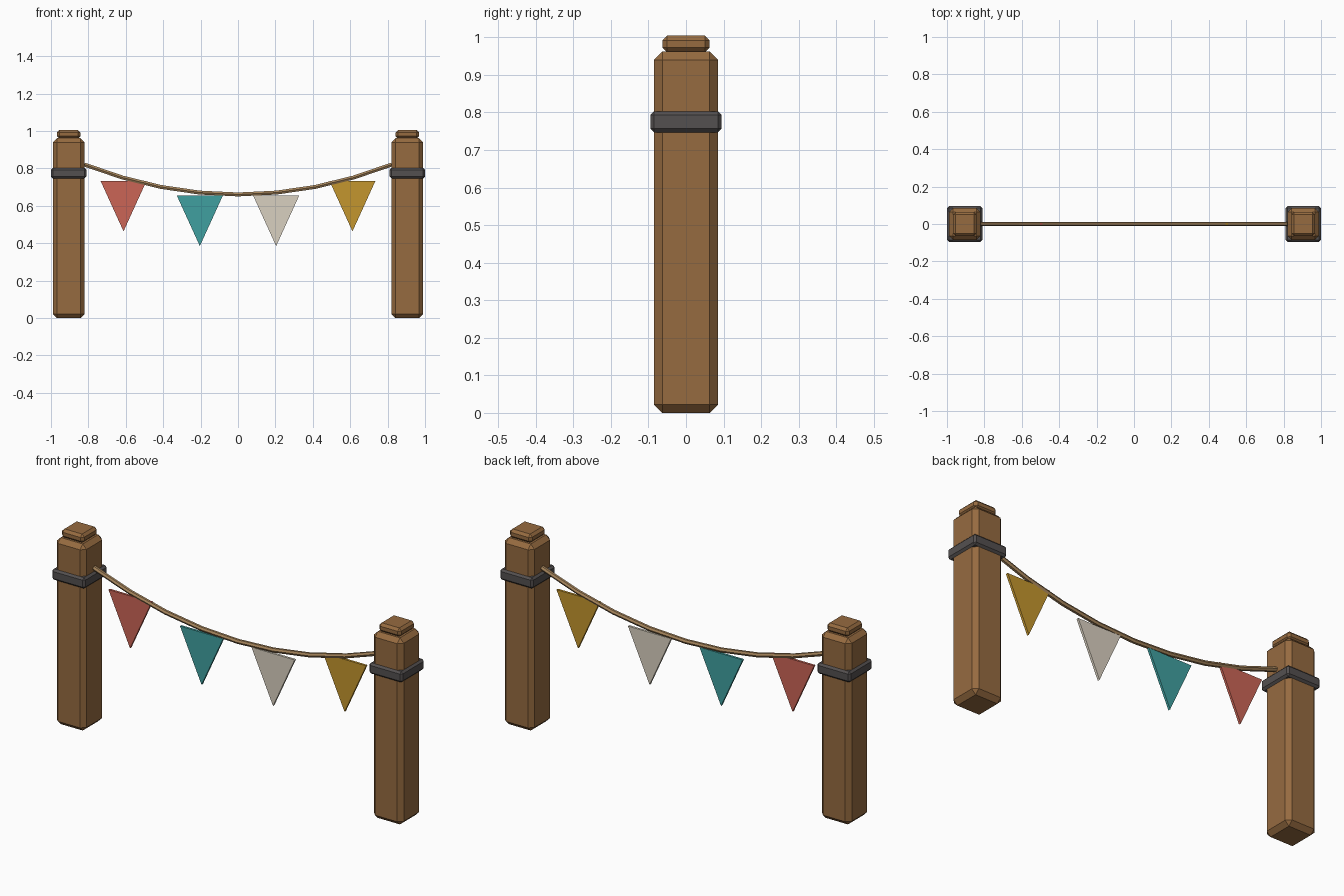
import bpy, bmesh, math
from mathutils import Vector

if "Cube" in bpy.data.objects:
    bpy.data.objects.remove(bpy.data.objects["Cube"])


def material(name, rgb):
    m = bpy.data.materials.new(name)
    lin = [(c / 255 / 12.92) if c < 11 else ((c / 255 + 0.055) / 1.055) ** 2.4 for c in rgb]
    m.diffuse_color = (*lin, 1)
    m.use_nodes = True
    m.node_tree.nodes["Principled BSDF"].inputs["Base Color"].default_value = m.diffuse_color
    return m


wood = material("wood", (150, 107, 64))
iron = material("iron", (84, 80, 80))
hemp = material("hemp", (168, 134, 92))
flag_mats = [material("red_cloth", (203, 101, 86)), material("teal_cloth", (64, 160, 160)),
             material("cream_cloth", (217, 208, 192)), material("gold_cloth", (196, 150, 46))]


def finish(name, bm, mat):
    bmesh.ops.recalc_face_normals(bm, faces=bm.faces)
    me = bpy.data.meshes.new(name)
    bm.to_mesh(me)
    bm.free()
    me.materials.append(mat)
    ob = bpy.data.objects.new(name, me)
    bpy.context.collection.objects.link(ob)
    return ob


def chamfered_box(name, x, half, z0, z1, bevel, mat):
    bm = bmesh.new()
    bmesh.ops.create_cube(bm, size=1)
    for v in bm.verts:
        v.co = (x + v.co.x * 2 * half, v.co.y * 2 * half, (z0 + z1) / 2 + v.co.z * (z1 - z0))
    bmesh.ops.bevel(bm, geom=bm.edges[:], offset=bevel, segments=1, affect='EDGES')
    return finish(name, bm, mat)


# Posts with cap and iron band
for side, x in (("left", -0.905), ("right", 0.905)):
    chamfered_box(side + "_post", x, 0.085, 0.0, 0.962, 0.022, wood)
    chamfered_box(side + "_post_cap", x, 0.063, 0.96, 1.005, 0.013, wood)
    chamfered_box(side + "_post_band", x, 0.095, 0.747, 0.803, 0.01, iron)

# Sagging rope
END, SIDES, STEPS, RADIUS = 0.822, 6, 8, 0.012


def sag(x):
    return 0.661 + 0.16 * (x / END) ** 2


bm = bmesh.new()
rings = []
for i in range(STEPS + 1):
    x = -END + 2 * END * i / STEPS
    up = Vector((-0.32 * x / END ** 2, 0, 1)).normalized()
    ring = []
    for k in range(SIDES):
        a = 2 * math.pi * k / SIDES
        ring.append(bm.verts.new(Vector((x, 0, sag(x))) + RADIUS * (
            up * math.sin(a) + Vector((0, 1, 0)) * math.cos(a))))
    rings.append(ring)
for a, b in zip(rings, rings[1:]):
    for k in range(SIDES):
        n = (k + 1) % SIDES
        bm.faces.new((a[k], a[n], b[n], b[k]))
bm.faces.new(rings[0])
bm.faces.new(rings[-1])
finish("rope", bm, hemp)

# Triangular pennants
for i, mat in enumerate(flag_mats):
    x = -0.612 + 0.408 * i
    top = sag(x) - 0.016
    bm = bmesh.new()
    outline = [(x - 0.123, top), (x + 0.123, top), (x, top - 0.27)]
    face = bm.faces.new([bm.verts.new((px, -0.006, pz)) for px, pz in outline])
    ext = bmesh.ops.extrude_face_region(bm, geom=[face])
    bmesh.ops.translate(bm, vec=(0, 0.012, 0),
                        verts=[g for g in ext["geom"] if isinstance(g, bmesh.types.BMVert)])
    finish(f"pennant_{i + 1}", bm, mat)
